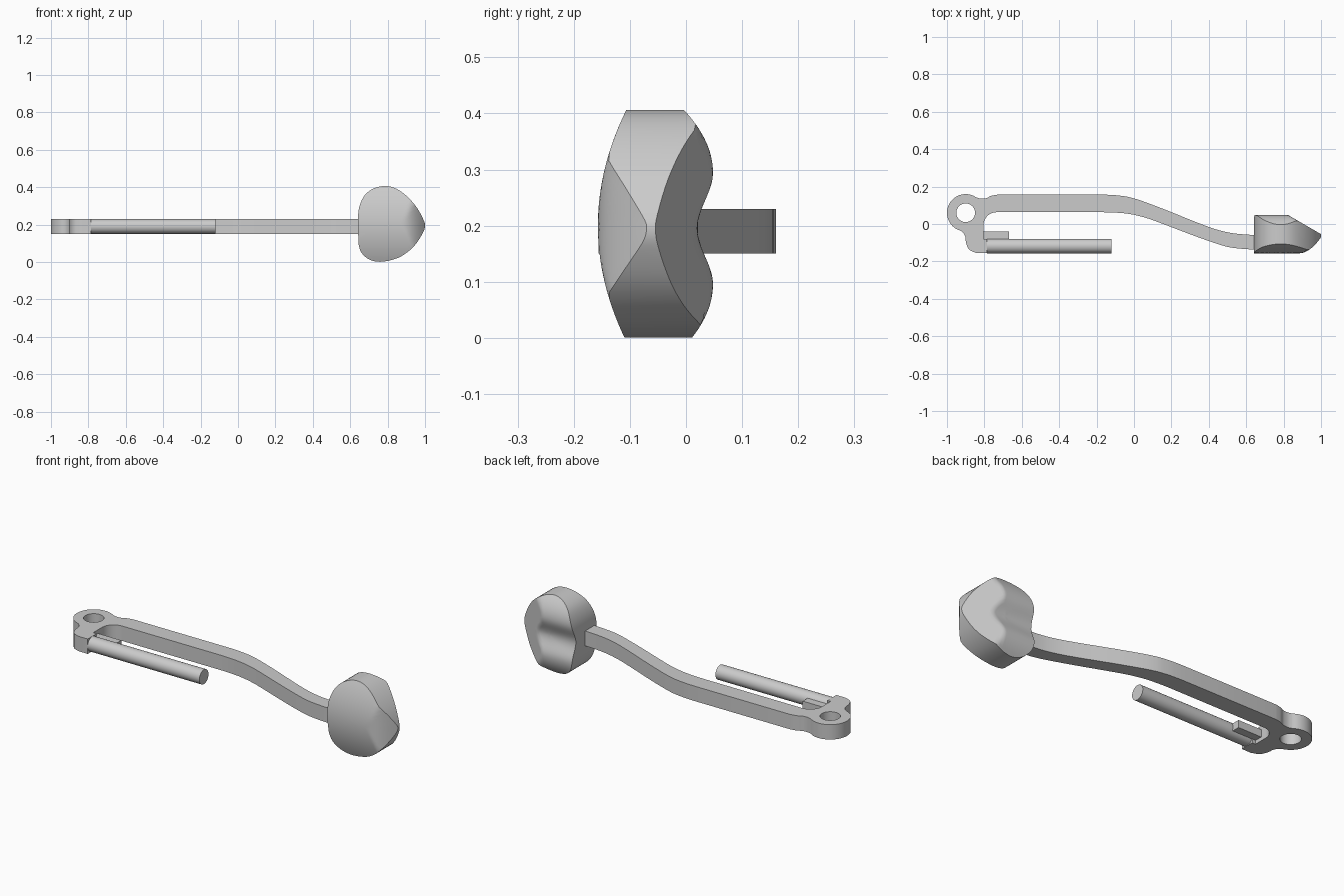
import bpy, bmesh, math
from mathutils import Vector

if "Cube" in bpy.data.objects:
    bpy.data.objects.remove(bpy.data.objects["Cube"])

grey = bpy.data.materials.new("metal grey")
grey.diffuse_color = (0.6, 0.6, 0.6, 1)
grey.use_nodes = True
grey.node_tree.nodes["Principled BSDF"].inputs["Base Color"].default_value = grey.diffuse_color


def finish(ob, name, angle=30):
    ob.name = name
    ob.data.materials.clear()
    ob.data.materials.append(grey)
    bpy.ops.object.select_all(action='DESELECT')
    ob.select_set(True)
    bpy.context.view_layer.objects.active = ob
    bpy.ops.object.shade_smooth_by_angle(angle=math.radians(angle))


def smooth_path(pts, steps=5, closed=False):
    """Catmull-Rom curve through 2D points."""
    n, out = len(pts), []
    for i in range(n if closed else n - 1):
        ids = [i - 1, i, i + 1, i + 2]
        ids = [k % n if closed else min(max(k, 0), n - 1) for k in ids]
        a, b, c, d = (Vector(pts[k]) for k in ids)
        for s in range(steps):
            t = s / steps
            out.append(0.5 * (2 * b + (c - a) * t + (2 * a - 5 * b + 4 * c - d) * t * t
                              + (3 * b - a - 3 * c + d) * t ** 3))
    if not closed:
        out.append(Vector(pts[-1]))
    return out


def arc(cx, cy, r, a0, a1, n):
    return [Vector((cx + r * math.cos(math.radians(a0 + (a1 - a0) * i / n)),
                    cy + r * math.sin(math.radians(a0 + (a1 - a0) * i / n)))) for i in range(n + 1)]


# Lever plate: arm, pivot hub with hole, and foot as one extruded outline
upper = smooth_path([(-0.155, 0.157), (-0.08, 0.152), (0, 0.137), (0.14, 0.087), (0.35, 0.003),
                     (0.45, -0.032), (0.54, -0.051), (0.66, -0.06)])
lower = smooth_path([(0.66, -0.137), (0.57, -0.132), (0.48, -0.117), (0.33, -0.066), (0.14, 0.006),
                     (0.06, 0.034), (-0.02, 0.053), (-0.1, 0.061), (-0.17, 0.063)])
neck = smooth_path([(-0.843, 0.142), (-0.82, 0.136), (-0.79, 0.138), (-0.765, 0.15), (-0.73, 0.157)], 4)
ankle = smooth_path([(-0.945, -0.029), (-0.918, -0.042), (-0.902, -0.068), (-0.898, -0.1),
                     (-0.88, -0.138), (-0.84, -0.156)], 4)
foot = [Vector((-0.785, -0.156)), Vector((-0.785, -0.08)), Vector((-0.805, -0.08))]
outline = (upper + lower + arc(-0.735, -0.007, 0.07, 90, 180, 8) + foot[::-1]
           + ankle[::-1] + arc(-0.9, 0.06, 0.1, 243, 55, 28) + neck)
hole = arc(-0.9, 0.06, 0.05, 0, 360, 32)[:-1]

curve = bpy.data.curves.new("lever_outline", 'CURVE')
curve.dimensions, curve.fill_mode, curve.extrude = '2D', 'BOTH', 0.04
for loop in (outline, hole):
    sp = curve.splines.new('POLY')
    sp.points.add(len(loop) - 1)
    for p, q in zip(sp.points, loop):
        p.co = (q.x, q.y, 0, 1)
    sp.use_cyclic_u = True
lever = bpy.data.objects.new("lever_arm", curve)
lever.location.z = 0.19
bpy.context.collection.objects.link(lever)
bpy.context.view_layer.objects.active = lever
lever.select_set(True)
bpy.ops.object.convert(target='MESH')
lever = bpy.context.object
bm = bmesh.new()
bm.from_mesh(lever.data)
bmesh.ops.remove_doubles(bm, verts=bm.verts, dist=0.0005)
bmesh.ops.recalc_face_normals(bm, faces=bm.faces)
bm.to_mesh(lever.data)
bm.free()
finish(lever, "lever_arm")

# Round rod fixed to the foot
bpy.ops.mesh.primitive_cylinder_add(vertices=32, radius=0.039, depth=0.665,
                                    location=(-0.4525, -0.118, 0.19), rotation=(0, math.pi / 2, 0))
finish(bpy.context.object, "rod")

# Small tab beside the rod
bpy.ops.mesh.primitive_cube_add(size=1, location=(-0.737, -0.06, 0.19))
bpy.context.object.scale = (0.14, 0.042, 0.04)
finish(bpy.context.object, "tab")


# Pedal pad: domed front, grooved back that slopes away toward the tip
def front_y(x, z):
    dome = -0.157 + 0.05 * ((z - 0.2) / 0.205) ** 2
    return max(dome, -0.157 + 6 * max(0, x - 0.88) ** 2)


def back_y(x, z):
    d = abs(z - 0.195)
    groove = 0.02 + 0.028 * math.sin(math.pi / 2 * min(d / 0.1, 1)) ** 2
    groove -= 0.046 * (max(0, d - 0.1) / 0.105) ** 2
    return min(groove, 0.05 - 0.58 * max(0, x - 0.82))


rim = smooth_path([(0.643, 0.14), (0.641, 0.23), (0.65, 0.30), (0.68, 0.36), (0.73, 0.395),
                   (0.79, 0.406), (0.85, 0.39), (0.91, 0.345), (0.96, 0.285), (0.994, 0.22),
                   (1.0, 0.19), (0.988, 0.155), (0.95, 0.095), (0.9, 0.048), (0.84, 0.016),
                   (0.76, 0.001), (0.70, 0.014), (0.66, 0.05), (0.645, 0.095)], 4, True)
centre, rings, n = Vector((0.8, 0.2)), 14, len(rim)
bm = bmesh.new()
edges = []
for surf in (front_y, back_y):
    mid = bm.verts.new((centre.x, surf(*centre), centre.y))
    prev = None
    for k in range(1, rings + 1):
        pts = [centre.lerp(p, k / rings) for p in rim]
        ring = [bm.verts.new((p.x, surf(p.x, p.y), p.y)) for p in pts]
        for i in range(n):
            j = (i + 1) % n
            bm.faces.new((prev[i], prev[j], ring[j], ring[i]) if prev else (mid, ring[j], ring[i]))
        prev = ring
    edges.append(prev)
for i in range(n):
    j = (i + 1) % n
    bm.faces.new((edges[0][i], edges[0][j], edges[1][j], edges[1][i]))
bmesh.ops.recalc_face_normals(bm, faces=bm.faces)
mesh = bpy.data.meshes.new("pedal_pad")
bm.to_mesh(mesh)
bm.free()
pad = bpy.data.objects.new("pedal_pad", mesh)
bpy.context.collection.objects.link(pad)
finish(pad, "pedal_pad", 35)
